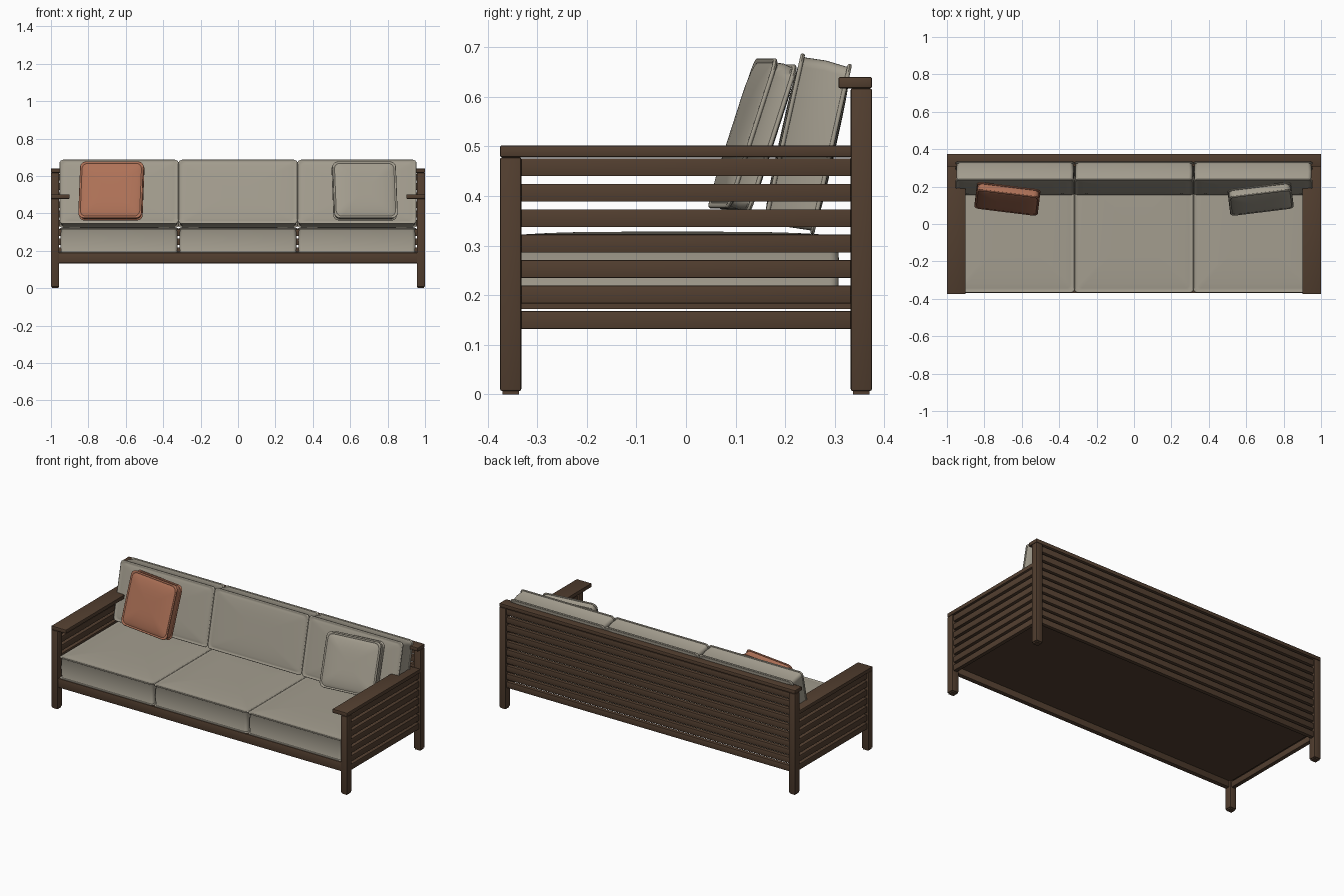
import bpy, bmesh, math
from mathutils import Matrix

if "Cube" in bpy.data.objects:
    bpy.data.objects.remove(bpy.data.objects["Cube"])


def material(name, rgb):
    m = bpy.data.materials.new(name)
    m.diffuse_color = (*rgb, 1)
    m.use_nodes = True
    m.node_tree.nodes["Principled BSDF"].inputs["Base Color"].default_value = m.diffuse_color
    return m


WOOD = material("dark wood", (0.085, 0.049, 0.029))
FABRIC = material("grey beige fabric", (0.37, 0.34, 0.275))
RUST = material("rust fabric", (0.42, 0.165, 0.095))


def finish(bm, name, mat):
    bmesh.ops.recalc_face_normals(bm, faces=bm.faces)
    me = bpy.data.meshes.new(name)
    bm.to_mesh(me)
    bm.free()
    me.materials.append(mat)
    ob = bpy.data.objects.new(name, me)
    bpy.context.collection.objects.link(ob)
    bpy.ops.object.select_all(action='DESELECT')
    ob.select_set(True)
    bpy.context.view_layer.objects.active = ob
    bpy.ops.object.shade_smooth_by_angle(angle=math.radians(40))
    return ob


def box(name, x, y, z, bevel=0.003):
    bm = bmesh.new()
    bmesh.ops.create_cube(bm, size=1)
    for v in bm.verts:
        v.co = [(r[0] + r[1]) / 2 + c * (r[1] - r[0]) for r, c in zip((x, y, z), v.co)]
    if bevel:
        bmesh.ops.bevel(bm, geom=bm.edges[:], offset=bevel, segments=2,
                        profile=0.5, affect='EDGES')
    return finish(bm, name, WOOD)


def both_sides(name, x, y, z, bevel=0.003):
    for side, s in (("left", -1), ("right", 1)):
        box(f"{side}_{name}", sorted((s * x[0], s * x[1])), y, z, bevel)


def outline(a, b, r, n=5):
    """Rounded rectangle with half sizes a, b and corner radius r."""
    pts = []
    for i, (sx, sy) in enumerate(((1, 1), (-1, 1), (-1, -1), (1, -1))):
        for k in range(n + 1):
            t = math.pi / 2 * (i + k / n)
            pts.append((sx * (a - r) + r * math.cos(t), sy * (b - r) + r * math.sin(t)))
    return pts


def cushion(name, w, h, t, crown, radius, matrix, mat, side=0.0):
    """Box cushion in the local xy plane: piped rims and crowned faces."""
    half, p = t / 2, 0.0045
    # crown rings, from near the centre outwards, then the piping bump
    upper = []
    for f in (0.05, 0.2, 0.4, 0.6, 0.75, 0.88, 0.96):
        upper.append(('s', f, half - 0.002 + crown * (1 - f ** 4)))
    upper.append(('d', 0.011, half - 0.003))
    for k in range(7):
        ang = math.radians(110 - 220 * k / 6)
        upper.append(('d', p - p * math.cos(ang), half - p + p * math.sin(ang)))
    upper.append(('d', 0.007, half - 0.011))
    middle = [('d', 0.007 - side, 0)]
    lower = [(k, v, -z) for k, v, z in reversed(upper)]
    bm = bmesh.new()
    rings = []
    for kind, v, z in upper + middle + lower:
        if kind == 's':
            pts = [(x * v, y * v) for x, y in outline(w / 2 - 0.011, h / 2 - 0.011, radius)]
        else:
            pts = outline(w / 2 - v, h / 2 - v, radius)
        rings.append([bm.verts.new((x, y, z)) for x, y in pts])
    n = len(rings[0])
    for r0, r1 in zip(rings, rings[1:]):
        for i in range(n):
            j = (i + 1) % n
            bm.faces.new((r0[i], r0[j], r1[j], r1[i]))
    bm.faces.new(rings[0])
    bm.faces.new(rings[-1])
    bm.transform(matrix)
    return finish(bm, name, mat)


# Legs with small foot pads
for part, y, top in (("front", (-0.375, -0.332), 0.478), ("back", (0.332, 0.375), 0.617)):
    both_sides(f"{part}_leg", (0.956, 1.0), y, (0.007, top), 0.004)
    both_sides(f"{part}_foot_pad", (0.961, 0.995), (y[0] + 0.005, y[1] - 0.005), (0, 0.009), 0)

# Armrests and top rail
both_sides("armrest", (0.9, 1.0), (-0.375, 0.334), (0.478, 0.502), 0.004)
box("back_top_rail", (-1, 1), (0.307, 0.375), (0.617, 0.64), 0.004)

# Side slats
for i in range(7):
    z = 0.132 + i * 0.0513
    both_sides(f"side_slat_{i + 1}", (0.966, 0.99), (-0.334, 0.334), (z, z + 0.036), 0.002)

# Back slats
for i in range(10):
    z = 0.132 + i * 0.0493
    box(f"back_slat_{i + 1}", (-0.958, 0.958), (0.343, 0.367), (z, z + 0.036), 0.002)

# Front rail and seat platform
box("front_rail", (-0.958, 0.958), (-0.37, -0.342), (0.134, 0.19))
box("seat_platform", (-0.967, 0.967), (-0.343, 0.344), (0.172, 0.188), 0)

# Seat and back cushions
W = 0.636
for i, n in enumerate(("left", "middle", "right")):
    x = (i - 1) * W
    cushion(f"{n}_seat_cushion", W, 0.68, 0.134, 0.008, 0.018,
            Matrix.Translation((x, -0.027, 0.255)), FABRIC, 0.003)
    cushion(f"{n}_back_cushion", W, 0.352, 0.106, 0.006, 0.02,
            Matrix.Translation((x, 0.245, 0.505))
            @ Matrix.Rotation(math.radians(90 - 12.6), 4, 'X'), FABRIC, 0.003)

# Throw pillows leaning on the back cushions
for n, s, mat in (("left", -1, RUST), ("right", 1, FABRIC)):
    cushion(f"{n}_throw_pillow", 0.342, 0.318, 0.05, 0.013, 0.03,
            Matrix.Translation((s * 0.677, 0.134, 0.52))
            @ Matrix.Rotation(math.radians(s * 7), 4, 'Z')
            @ Matrix.Rotation(math.radians(90 - 18), 4, 'X'), mat, 0.002)
